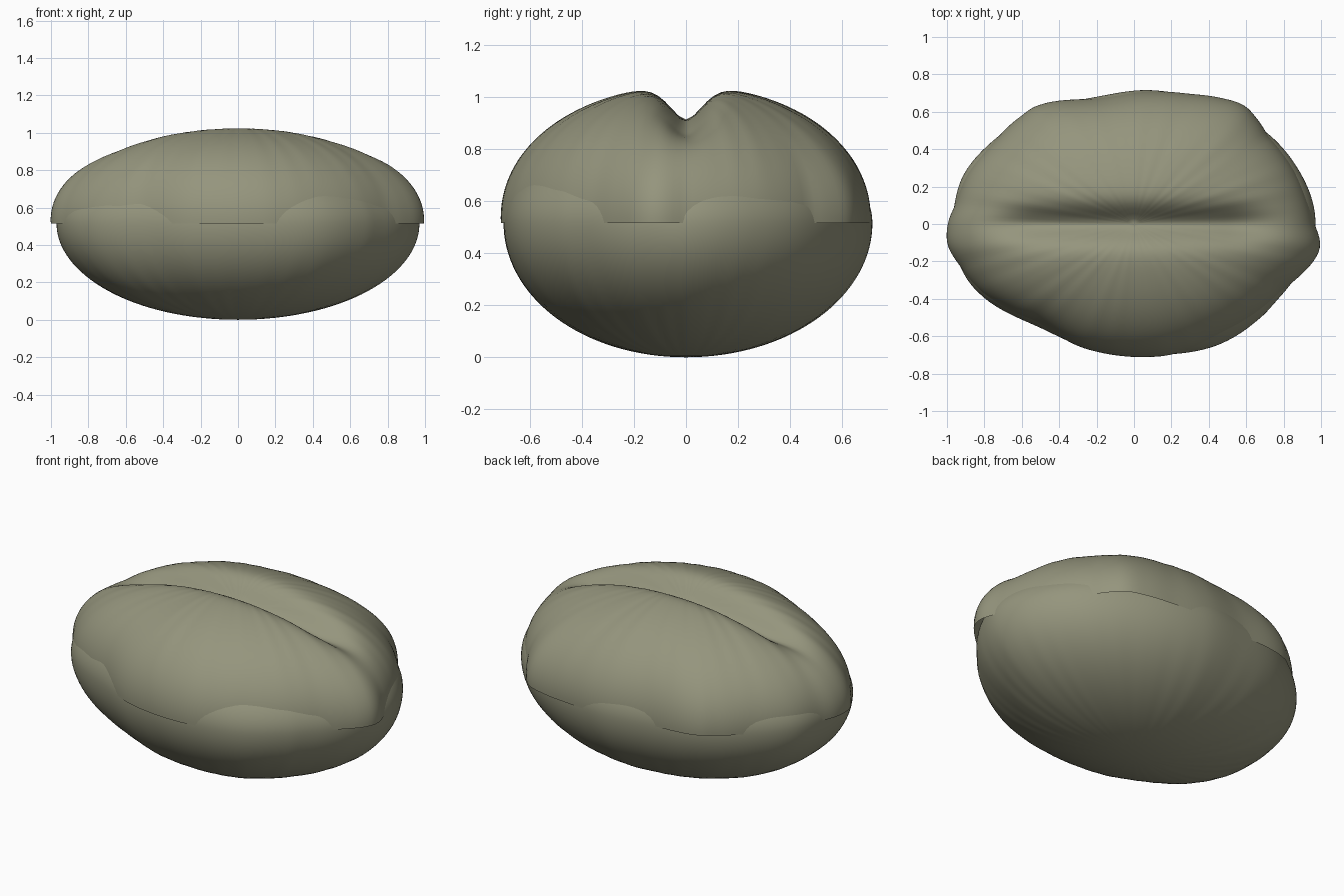
import bpy, bmesh, math

if "Cube" in bpy.data.objects:
    bpy.data.objects.remove(bpy.data.objects["Cube"])

SEG, RINGS = 180, 44
RX, RY, MID = 0.98, 0.715, 0.515

mat = bpy.data.materials.new("olive grey")
mat.diffuse_color = (0.30, 0.30, 0.205, 1)
mat.use_nodes = True
mat.node_tree.nodes["Principled BSDF"].inputs["Base Color"].default_value = mat.diffuse_color

# Irregular rim outlines: (angle in degrees, scale of the base ellipse)
UPPER = [(-180, 1.015), (-171, 1.027), (-162, 1.0), (-148, 0.975), (-135, 0.935),
         (-124, 0.91), (-106, 0.968), (-84, 0.998), (-74, 0.99), (-60, 0.965),
         (-43, 0.95), (-32, 0.95), (-24, 0.98), (-14, 1.023), (-8, 1.024),
         (0, 0.985), (11, 0.965), (24, 0.965), (42, 0.985), (49, 1.03),
         (56, 1.07), (63, 1.055), (73, 1.018), (85, 0.995), (102, 0.962),
         (120, 1.028), (127, 1.015), (142, 0.98), (158, 0.985), (171, 0.985)]
LOWER = [(-180, 0.99), (-162, 1.0), (-148, 0.99), (-124, 0.93), (-106, 0.96),
         (-84, 0.985), (-64, 1.014), (-43, 0.98), (-34, 0.965), (-14, 0.975),
         (0, 0.99), (24, 0.985), (42, 0.995), (56, 1.0), (85, 1.005),
         (102, 0.973), (120, 0.985), (142, 0.99), (158, 1.0), (172, 0.99)]


def rim(table, deg):
    # Smooth periodic interpolation through the outline points
    n = len(table)
    for i in range(n):
        a, f1 = table[i]
        b, f2 = table[(i + 1) % n]
        if i == n - 1:
            b += 360
        if a <= deg <= b:
            t = (deg - a) / (b - a)
            f0, f3 = table[i - 1][1], table[(i + 2) % n][1]
            return f1 + 0.5 * t * (f2 - f0 + t * (2 * f0 - 5 * f1 + 4 * f2 - f3
                                   + t * (3 * (f1 - f2) + f3 - f0)))
    return 1.0


def ripple(a):
    # Fine radial puckering that gathers at the poles
    return 0.0015 * (math.sin(17 * a + 1) + math.sin(29 * a) + math.sin(41 * a + 2))


def upper_point(lat, a):
    f = 1 + (rim(UPPER, math.degrees(a)) - 1) * math.cos(lat) ** 2
    r = math.cos(lat) ** 0.97 * f * (1 + 0.02 * math.sin(2 * lat))
    x, y = RX * r * math.cos(a), RY * r * math.sin(a)
    h = (0.527 + ripple(a) * math.cos(lat)) * math.sin(lat)
    # The groove fades out before both ends
    t = min(max((abs(x) - 0.5) / 0.45, 0), 1)
    groove = 0.245 * math.exp(-abs(y / 0.09) ** 1.8) * (1 - t * t * (3 - 2 * t))
    return x, y, MID + h * (1 - groove)


def lower_point(lat, a):
    f = 1 + (rim(LOWER, math.degrees(a)) - 1) * max(math.cos(lat), 0)
    f += 2 * ripple(a) * math.sin(lat) ** 2
    r = math.cos(lat) * f
    height = 0.40 if lat > 0 else MID
    return RX * r * math.cos(a), RY * r * math.sin(a), MID + height * math.sin(lat)


def shell(name, point, start, pole):
    bm = bmesh.new()
    rows = []
    for i in range(RINGS):
        lat = start + (pole - start) * i / RINGS
        rows.append([bm.verts.new(point(lat, -math.pi + 2 * math.pi * j / SEG))
                     for j in range(SEG)])
    tip = bm.verts.new(point(pole, 0))
    for r0, r1 in zip(rows, rows[1:]):
        for j in range(SEG):
            k = (j + 1) % SEG
            bm.faces.new((r0[j], r0[k], r1[k], r1[j]))
    for j in range(SEG):
        bm.faces.new((rows[-1][j], rows[-1][(j + 1) % SEG], tip))
    if pole < 0:
        bmesh.ops.reverse_faces(bm, faces=bm.faces[:])
    for f in bm.faces:
        f.smooth = True
    me = bpy.data.meshes.new(name)
    bm.to_mesh(me)
    bm.free()
    me.materials.append(mat)
    ob = bpy.data.objects.new(name, me)
    bpy.context.collection.objects.link(ob)
    return ob


# Grooved upper half overlapping the rounded lower half
shell("upper_shell", upper_point, 0.0, math.pi / 2)
shell("lower_body", lower_point, math.radians(35), -math.pi / 2)
